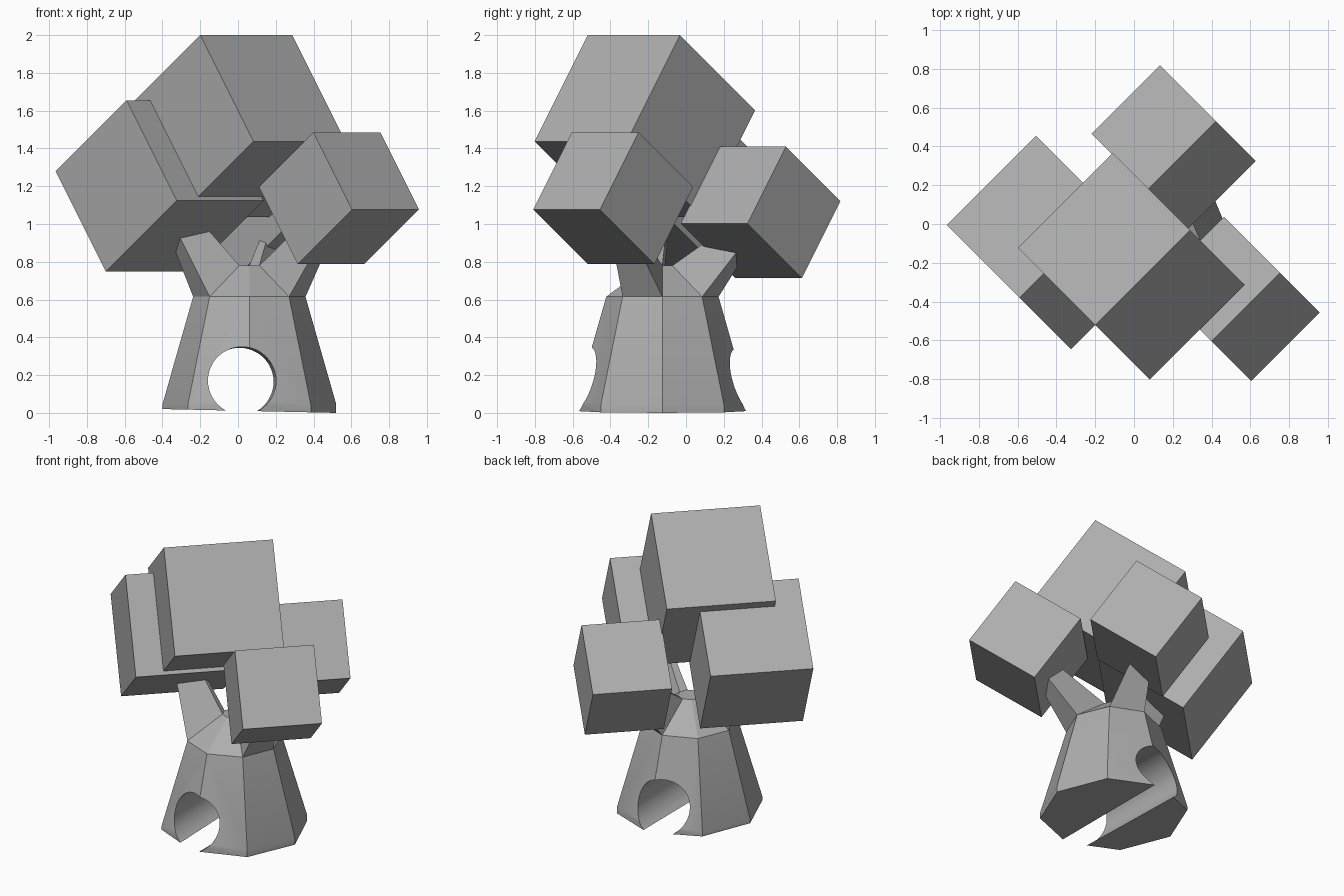
import bpy, bmesh
from math import cos, sin, pi
from mathutils import Vector, Matrix

cube = bpy.data.objects.get("Cube")
if cube:
    bpy.data.objects.remove(cube, do_unlink=True)

GREY = (0.42, 0.42, 0.42, 1)
mat = bpy.data.materials.new("plain grey")
mat.use_nodes = True
mat.diffuse_color = GREY
mat.node_tree.nodes["Principled BSDF"].inputs["Base Color"].default_value = GREY


def add_object(name, bm):
    bmesh.ops.recalc_face_normals(bm, faces=bm.faces)
    mesh = bpy.data.meshes.new(name)
    bm.to_mesh(mesh)
    bm.free()
    mesh.materials.append(mat)
    obj = bpy.data.objects.new(name, mesh)
    bpy.context.collection.objects.link(obj)
    return obj


# Foliage cubes share one tilted orientation; each is placed by its top front corner
U = Vector((1, 1, 0)).normalized()
V = Vector((1, -1, -2)).normalized()
W = Vector((-1, 1, -1)).normalized()
TILT = Matrix((U, V, W)).transposed().to_4x4()


def foliage(name, corner, side):
    centre = Vector(corner) + (U + V + W) * side / 2
    bm = bmesh.new()
    bmesh.ops.create_cube(bm, size=side, matrix=Matrix.Translation(centre) @ TILT)
    add_object(name, bm)
    return centre


foliage("foliage_top", (-0.2, -0.52, 2.0), 0.69)
right_centre = foliage("foliage_right", (-0.59, -0.38, 1.655), 0.65)
left_centre = foliage("foliage_left", (0.4, -0.605, 1.485), 0.5)
back_centre = foliage("foliage_back", (0.07, 0.176, 1.41), 0.5)

# Octagonal trunk, tapering in rings
AXIS = Vector((0.06, -0.125, 0))
SIDES = 8
bm = bmesh.new()
rings = []
for radius, z in ((0.46, 0), (0.46, 0.045), (0.2975, 0.615), (0.075, 0.78)):
    rings.append([bm.verts.new(AXIS + Vector((radius * cos(2 * pi * i / SIDES),
                                              radius * sin(2 * pi * i / SIDES), z)))
                  for i in range(SIDES)])
for v in rings[0]:
    v.co.z = 0.022 * (0.52 - v.co.x)
bm.faces.new(rings[0])
bm.faces.new(rings[-1])
shoulder = []
for low, high in zip(rings, rings[1:]):
    shoulder = [bm.faces.new((low[i], low[(i + 1) % SIDES], high[(i + 1) % SIDES], high[i]))
                for i in range(SIDES)]
bmesh.ops.recalc_face_normals(bm, faces=bm.faces)

# Branches: shoulder faces drawn out towards the foliage, narrowing on the way
for index, target in ((4, right_centre), (7, left_centre), (1, back_centre)):
    base = shoulder[index].calc_center_median()
    tip = bmesh.ops.extrude_discrete_faces(bm, faces=[shoulder[index]])["faces"][0]
    for v in tip.verts:
        v.co = base.lerp(target, 0.75) + (v.co - base) * 0.48
trunk = add_object("trunk", bm)

# Round passage through the foot of the trunk
bm = bmesh.new()
direction = Vector((-0.018, 1, -0.008))
place = Matrix.Translation((0.015, -0.125, 0.167)) @ direction.to_track_quat("Z", "Y").to_matrix().to_4x4()
bmesh.ops.create_cone(bm, cap_ends=True, segments=48, radius1=0.18, radius2=0.18,
                      depth=2, matrix=place)
cutter = add_object("passage_cutter", bm)
cutter.hide_render = True
cut = trunk.modifiers.new("passage", "BOOLEAN")
cut.operation = "DIFFERENCE"
cut.solver = "EXACT"
cut.object = cutter
bpy.ops.object.select_all(action="DESELECT")
bpy.context.view_layer.objects.active = trunk
trunk.select_set(True)
bpy.ops.object.modifier_apply(modifier=cut.name)
bpy.data.objects.remove(cutter, do_unlink=True)
bpy.ops.object.shade_smooth_by_angle(angle=pi / 9)
